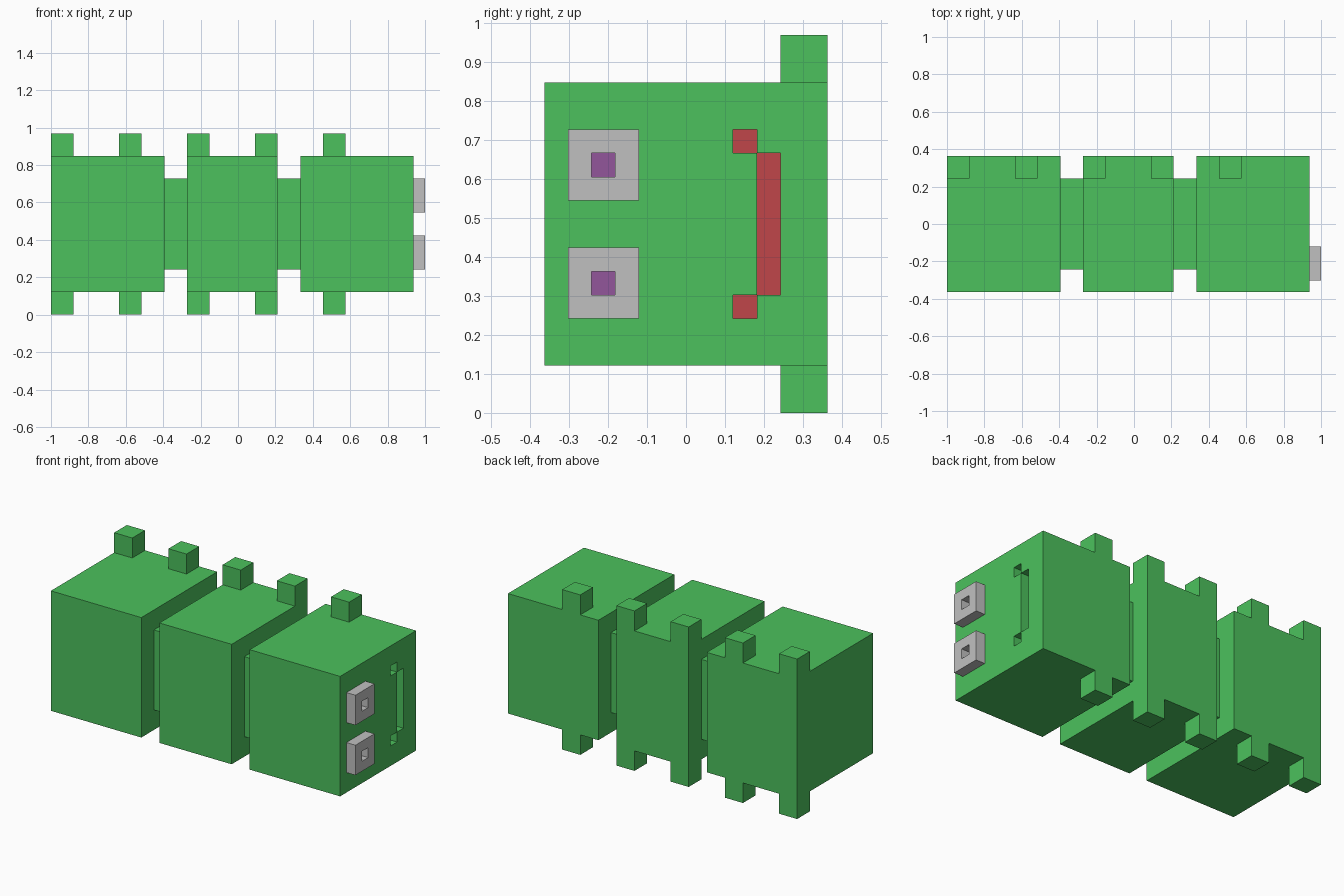
import bpy
import bmesh
from itertools import product
from mathutils import Vector

cube = bpy.data.objects.get("Cube")
if cube:
    bpy.data.objects.remove(cube, do_unlink=True)

# The model sits on a block grid: 33 long, 12 deep, 16 high
UNIT = 2 / 33
ORIGIN = Vector((-1, -6 * UNIT, 0))


def material(name, srgb):
    linear = [((c / 255 + 0.055) / 1.055) ** 2.4 for c in srgb] + [1]
    mat = bpy.data.materials.new(name)
    mat.use_nodes = True
    mat.diffuse_color = linear
    mat.node_tree.nodes["Principled BSDF"].inputs["Base Color"].default_value = linear
    return mat


green = material("leaf green", (76, 193, 93))
grey = material("eye grey", (192, 192, 192))
red = material("mouth red", (192, 70, 74))
purple = material("pupil purple", (146, 86, 155))


def box(x, y, z):
    """Grid cells between the given (low, high) limits."""
    return set(product(range(*x), range(*y), range(*z)))


parts = {}    # part name -> (cells, material)
painted = {}  # cell -> material of its end-facing side

# Three body segments joined by two thinner necks
for name, x in (("rear", (0, 10)), ("middle", (12, 20)), ("head", (22, 32))):
    parts[name + "_segment"] = (box(x, (0, 12), (2, 14)), green)
for name, x in (("rear", 10), ("front", 20)):
    parts[name + "_neck"] = (box((x, x + 2), (2, 10), (4, 12)), green)

# Pairs of stubby feet, above and below, along the back
for i, x in enumerate((0, 6, 12, 18, 24), 1):
    for side, z in (("lower", 0), ("upper", 14)):
        parts[f"{side}_foot_{i}"] = (box((x, x + 2), (10, 12), (z, z + 2)), green)

# Square eye frames with an open centre showing the pupil behind
for side, z in (("lower", 4), ("upper", 9)):
    hole = box((32, 33), (2, 3), (z + 1, z + 2))
    parts[side + "_eye"] = (box((32, 33), (1, 4), (z, z + 3)) - hole, grey)
    painted.update({(x - 1, y, k): purple for x, y, k in hole})

# Mouth: a recessed bar with a notch at either end
mouth = box((31, 32), (9, 10), (5, 11))
for z in (4, 11):
    mouth |= box((31, 32), (8, 9), (z, z + 1))
parts["head_segment"][0].difference_update(mouth)
painted.update({(x - 1, y, z): red for x, y, z in mouth})

solid = set().union(*(cells for cells, _ in parts.values()))


def build(name, cells, base):
    """Skin the open sides of the cells and merge them into flat faces."""
    bm = bmesh.new()
    mats = [base]
    verts = {}
    for cell in sorted(cells):
        for axis, sign in product(range(3), (-1, 1)):
            step = [0, 0, 0]
            step[axis] = sign
            if tuple(c + s for c, s in zip(cell, step)) in solid:
                continue
            u, v = (axis + 1) % 3, (axis + 2) % 3
            corners = []
            for a, b in ((0, 0), (1, 0), (1, 1), (0, 1))[::sign]:
                p = list(cell)
                p[axis] += max(sign, 0)
                p[u] += a
                p[v] += b
                key = tuple(p)
                if key not in verts:
                    verts[key] = bm.verts.new(ORIGIN + Vector(key) * UNIT)
                corners.append(verts[key])
            face = bm.faces.new(corners)
            if step[0] == 1 and cell in painted:
                mat = painted[cell]
                if mat not in mats:
                    mats.append(mat)
                face.material_index = mats.index(mat)
    bmesh.ops.dissolve_limit(bm, angle_limit=0.01, verts=bm.verts[:],
                             edges=bm.edges[:], delimit={'MATERIAL'})
    mesh = bpy.data.meshes.new(name)
    bm.to_mesh(mesh)
    bm.free()
    for mat in mats:
        mesh.materials.append(mat)
    bpy.context.collection.objects.link(bpy.data.objects.new(name, mesh))


for name, (cells, base) in parts.items():
    build(name, cells, base)
